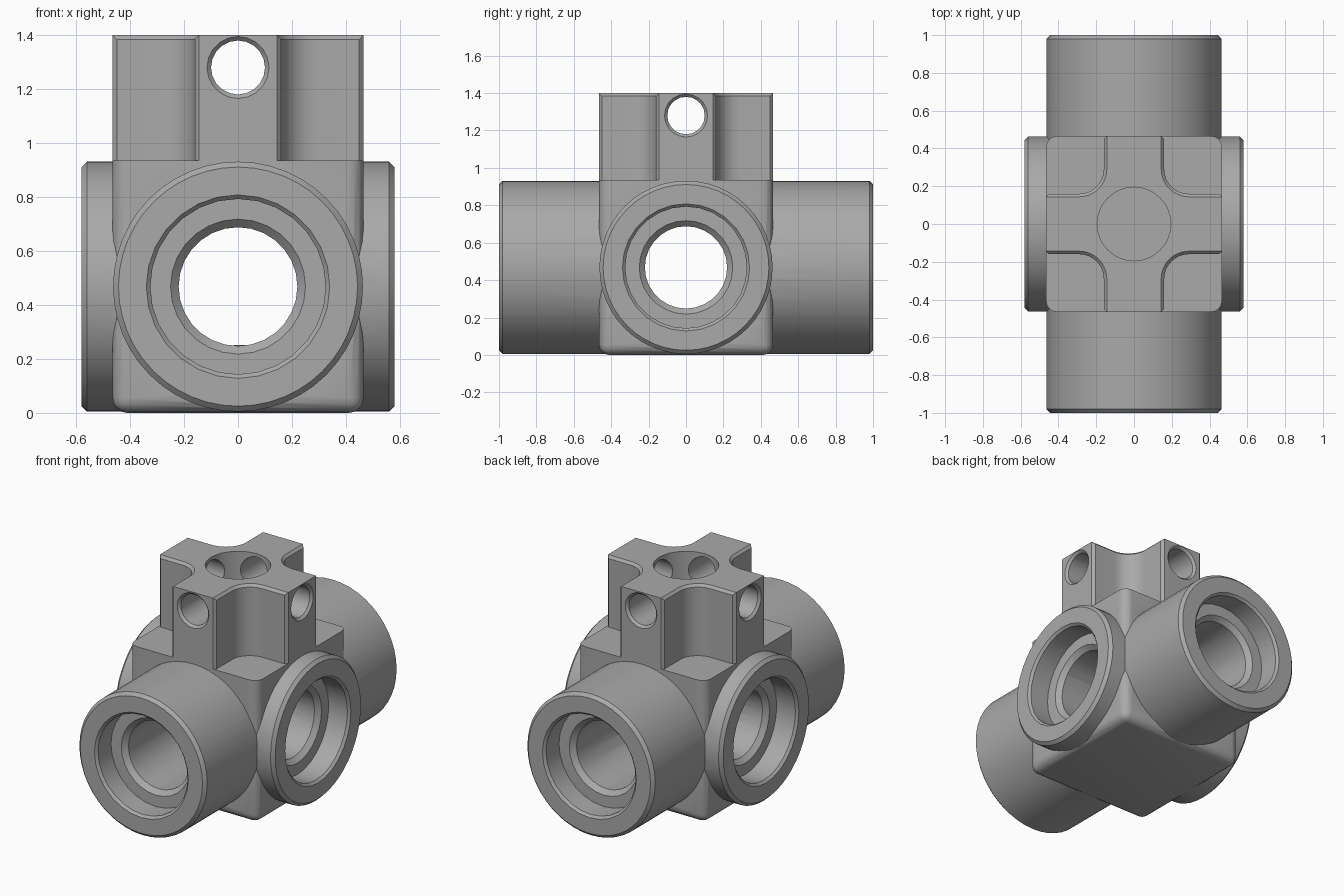
import bpy, bmesh
from math import cos, sin, pi, radians
from mathutils import Matrix, Vector

cube = bpy.data.objects.get("Cube")
if cube:
    bpy.data.objects.remove(cube, do_unlink=True)

HALF = 0.465       # half width of the central block
AXIS_Z = 0.468     # height of the main bores
BLOCK_TOP = 0.935
TOP = 1.4

steel = bpy.data.materials.new("grey_steel")
steel.use_nodes = True
grey = (0.4, 0.4, 0.4, 1)
steel.diffuse_color = grey
steel.node_tree.nodes["Principled BSDF"].inputs["Base Color"].default_value = grey


def to_object(bm, name):
    bmesh.ops.recalc_face_normals(bm, faces=bm.faces)
    mesh = bpy.data.meshes.new(name)
    bm.to_mesh(mesh)
    bm.free()
    mesh.materials.append(steel)
    obj = bpy.data.objects.new(name, mesh)
    bpy.context.collection.objects.link(obj)
    return obj


def lathe(name, half_profile, axis, z, sides):
    """Revolve a (radius, distance) profile mirrored about the middle."""
    profile = half_profile + [(r, -t) for r, t in reversed(half_profile)]
    bm = bmesh.new()
    rings = [[bm.verts.new((r * cos(2 * pi * i / sides), r * sin(2 * pi * i / sides), t))
              for i in range(sides)] for r, t in profile]
    for a, b in zip(rings, rings[1:]):
        for i in range(sides):
            j = (i + 1) % sides
            bm.faces.new((a[i], a[j], b[j], b[i]))
    bm.faces.new(rings[0])
    bm.faces.new(rings[-1])
    turn = {"X": Matrix.Rotation(pi / 2, 4, "Y"), "Y": Matrix.Rotation(pi / 2, 4, "X"),
            "Z": Matrix.Identity(4)}[axis]
    bm.transform(Matrix.Translation((0, 0, z)) @ turn)
    return to_object(bm, name)


def combine(target, other, operation):
    mod = target.modifiers.new(other.name, "BOOLEAN")
    mod.operation = operation
    mod.solver = "EXACT"
    mod.object = other
    bpy.context.view_layer.objects.active = target
    bpy.ops.object.modifier_apply(modifier=mod.name)
    bpy.data.objects.remove(other, do_unlink=True)


# Central block with rounded uprights and bottom rim
bm = bmesh.new()
bmesh.ops.create_cube(bm, size=1)
bmesh.ops.scale(bm, vec=(2 * HALF, 2 * HALF, BLOCK_TOP), verts=bm.verts)
bmesh.ops.translate(bm, vec=(0, 0, BLOCK_TOP / 2), verts=bm.verts)
rounded = [e for e in bm.edges if min(v.co.z for v in e.verts) < 0.01]
bmesh.ops.bevel(bm, geom=rounded, offset=0.055, segments=4, profile=0.5, affect="EDGES")
body = to_object(bm, "pipe_cross_body")

# Cross-shaped post with filleted inner corners
ARM, FILLET, CHAMFER = 0.16, 0.13, 0.016
quarter = [Vector((HALF, ARM))]
for i in range(9):
    a = radians(270 - 90 * i / 8)
    quarter.append(Vector((ARM + FILLET + FILLET * cos(a), ARM + FILLET + FILLET * sin(a))))
quarter.append(Vector((ARM, HALF)))
bm = bmesh.new()
outline = []
for k in range(4):
    spin = Matrix.Rotation(k * pi / 2, 2)
    outline += [bm.verts.new((*(spin @ p), 0.6)) for p in quarter]
base = bm.faces.new(outline)
lifted = bmesh.ops.extrude_face_region(bm, geom=[base], use_keep_orig=True)
bmesh.ops.translate(bm, vec=(0, 0, TOP - 0.6),
                    verts=[g for g in lifted["geom"] if isinstance(g, bmesh.types.BMVert)])


def on_end(p):
    return max(abs(p.x), abs(p.y)) > HALF - 0.001


chamfered = []
for e in bm.edges:
    p, q = (v.co for v in e.verts)
    upright = abs(p.z - q.z) > 0.1
    top_notch = min(p.z, q.z) > TOP - 0.01 and not on_end((p + q) / 2)
    if top_notch or (upright and on_end(p)):
        chamfered.append(e)
bmesh.ops.bevel(bm, geom=chamfered, offset=CHAMFER, segments=1, affect="EDGES")
combine(body, to_object(bm, "post"), "UNION")

# Four round sockets, two per axis
RADIUS = 0.463
lengths = {"Y": 1.0, "X": 0.58}
for axis, end in lengths.items():
    tube = lathe("tube", [(RADIUS - 0.02, end), (RADIUS, end - 0.02)], axis, AXIS_Z, 48)
    combine(body, tube, "UNION")

# Stepped bores through the sockets, and small pin holes through the post
for axis, end in lengths.items():
    seat = end - 0.15
    bore = lathe("bore", [(0.34, end + 0.05), (0.34, end), (0.325, end - 0.015),
                          (0.325, seat), (0.25, seat), (0.22, seat - 0.03)],
                 axis, AXIS_Z, 28)
    combine(body, bore, "DIFFERENCE")
    pin = lathe("pin_hole", [(0.115, HALF + 0.05), (0.115, HALF), (0.1, HALF - 0.015)],
                axis, 1.28, 20)
    combine(body, pin, "DIFFERENCE")

# Blind hole in the top of the post
combine(body, lathe("top_hole", [(0.195, 0.3)], "Z", TOP, 32), "DIFFERENCE")

bpy.ops.object.select_all(action="DESELECT")
body.select_set(True)
bpy.context.view_layer.objects.active = body
bpy.ops.object.shade_smooth_by_angle(angle=radians(25))
